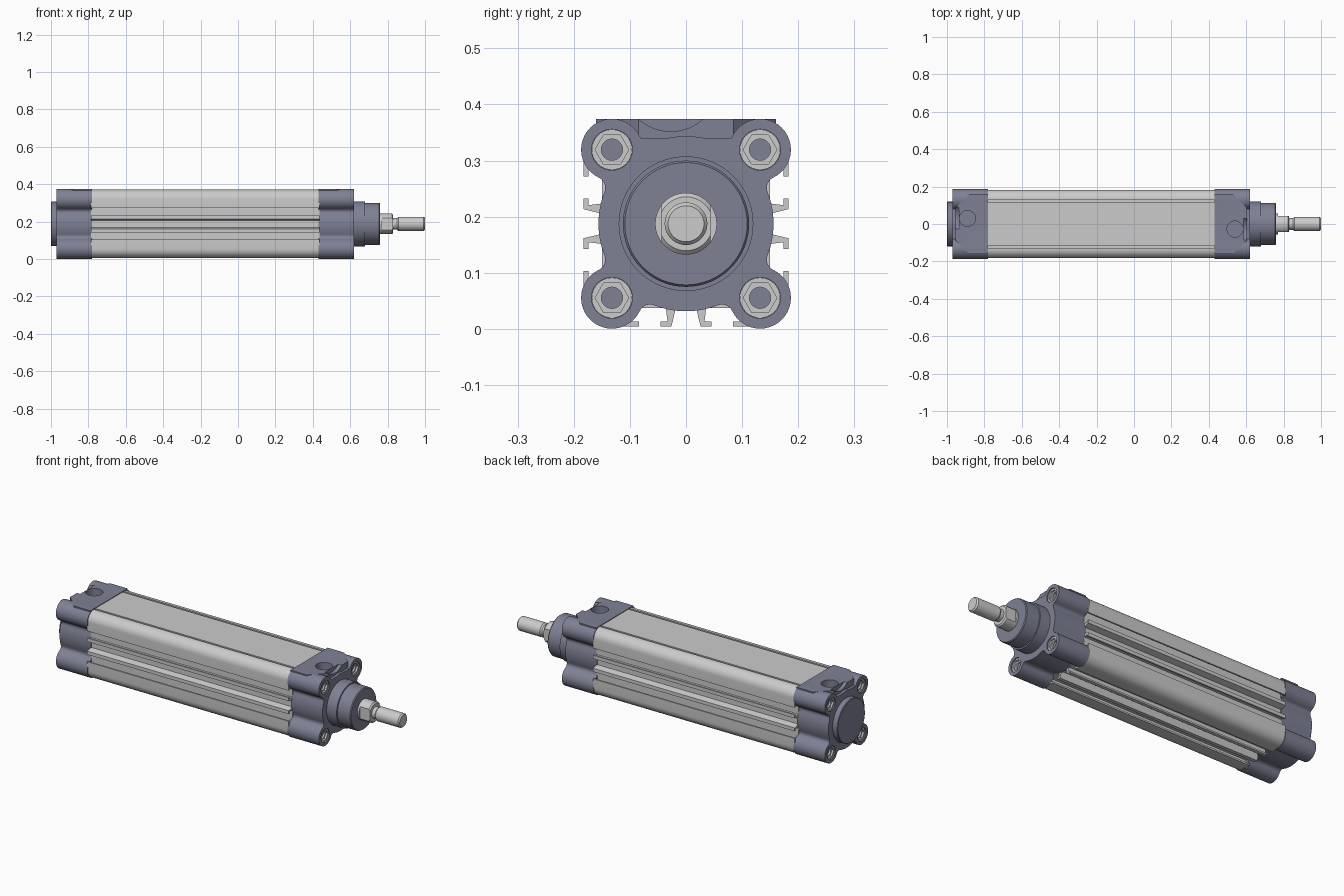
import bpy, bmesh
from math import sin, cos, pi, radians, acos, atan2, hypot

if "Cube" in bpy.data.objects:
    bpy.data.objects.remove(bpy.data.objects["Cube"])

CZ = 0.1875            # height of the cylinder axis
B = 0.132              # offset of the corner bolts from the axis
blue = bpy.data.materials.new("blue_grey")
blue.diffuse_color = (0.21, 0.22, 0.30, 1)
blue.use_nodes = True
blue.node_tree.nodes["Principled BSDF"].inputs["Base Color"].default_value = blue.diffuse_color


def prism(name, pts, a, b, axis="x", mat=None):
    """Extrude a 2D outline from a to b: (y, z) outline along x, or (x, y) outline along z."""
    bm = bmesh.new()
    pos = lambda p, t: (t, p[0], p[1] + CZ) if axis == "x" else (p[0], p[1], t)
    lo = [bm.verts.new(pos(p, a)) for p in pts]
    hi = [bm.verts.new(pos(p, b)) for p in pts]
    bm.faces.new(lo)
    bm.faces.new(hi)
    for i in range(len(pts)):
        j = (i + 1) % len(pts)
        bm.faces.new((lo[i], lo[j], hi[j], hi[i]))
    return finish(name, bm, mat)


def lathe(name, prof, mat=None, n=64):
    """Revolve (x, radius) points about the cylinder axis, capped at both ends."""
    bm = bmesh.new()
    rings = [[bm.verts.new((x, r * cos(2 * pi * i / n), CZ + r * sin(2 * pi * i / n)))
              for i in range(n)] for x, r in prof]
    for p, q in zip(rings, rings[1:]):
        for i in range(n):
            j = (i + 1) % n
            bm.faces.new((p[i], p[j], q[j], q[i]))
    bm.faces.new(rings[0])
    bm.faces.new(rings[-1])
    return finish(name, bm, mat)


def finish(name, bm, mat):
    bmesh.ops.recalc_face_normals(bm, faces=bm.faces)
    me = bpy.data.meshes.new(name)
    bm.to_mesh(me)
    bm.free()
    if mat:
        me.materials.append(mat)
    ob = bpy.data.objects.new(name, me)
    bpy.context.collection.objects.link(ob)
    return ob


def combine(ob, others, op):
    """Boolean with each helper in turn, then remove the helpers."""
    for o in others:
        m = ob.modifiers.new("cut", "BOOLEAN")
        m.object, m.operation, m.solver = o, op, "EXACT"
        o.hide_render = True
    dg = bpy.context.evaluated_depsgraph_get()
    me = bpy.data.meshes.new_from_object(ob.evaluated_get(dg))
    ob.modifiers.clear()
    ob.data = me
    for o in others:
        bpy.data.objects.remove(o)


def arc(cx, cy, r, a0, a1, n):
    return [(cx + r * cos(a0 + (a1 - a0) * i / n), cy + r * sin(a0 + (a1 - a0) * i / n))
            for i in range(n + 1)]


def circle(cx, cy, r, n=32):
    return arc(cx, cy, r, 0, 2 * pi, n)[:-1]


def turn(pts, k):
    """Rotate an outline by k quarter turns."""
    for _ in range(k):
        pts = [(-y, x) for x, y in pts]
    return pts


# extruded tube: three slotted sides and a flat grooved top
O = 0.183
half_slots = [(.018, .15), (.026, O), (.045, O), (.045, .174), (.033, .174), (.036, .15),
              (.102, .15), (.105, .174), (.084, .174), (.084, O)]
half_top = [(.118, O), (.118, .172), (.129, .172), (.129, O)]
tube = []
for k in range(4):                       # k = 1 is the top side
    h = half_top if k == 1 else half_slots
    side = [(d, -t) for t, d in reversed(h)] + [(d, t) for t, d in h]
    side += arc(B, B, O - B, 0, pi / 2, 10)
    tube += turn(side, k)
prism("tube", tube, -0.785, 0.435)

# end cap outline: round middle blended into four bolt lobes
R, r, f = 0.156, 0.055, 0.02
d = hypot(B, B)
a = pi / 4 - acos((d * d + (R + f) ** 2 - (r + f) ** 2) / (2 * d * (R + f)))
fx, fy = (R + f) * cos(a), (R + f) * sin(a)
la = atan2(fy - B, fx - B)
octant = arc(0, 0, R, 0, a, 6) + arc(fx, fy, f, a + pi, la + pi, 6)[1:]
octant += arc(B, B, r, la, pi / 4, 12)[1:]
quad = octant + [(y, x) for x, y in octant[-2:0:-1]]
cap_outline = [p for k in range(4) for p in turn(quad, k)] 
quad_end = (0, R)
cap_outline = [p for k in range(4) for p in turn(quad + [quad_end], k)[:-1]]


def end_cap(name, s, inner, port_y):
    X = lambda t: inner + s * t          # distance outward from the tube end
    cap = prism(name, cap_outline, X(0), X(.19), mat=blue)
    # raised port pad and lower web between the top lobes
    pad = prism("pad", [(X(0), -.16), (X(.10), -.16), (X(.175), -.085), (X(.175), .085),
                        (X(.10), .16), (X(0), .16)], .28, .374, "z", blue)
    web = prism("web", [(-.085, .05), (.085, .05), (.085, .153), (-.085, .153)],
                X(.002), X(.19), mat=blue)
    combine(cap, [pad, web], "UNION")
    # threaded port, scooped pad edge, bolt counterbores
    cuts = [prism("port", circle(X(.11), port_y, .043, 40), .27, .45, "z", blue),
            prism("scoop", circle(port_y, .2505, .086, 64), X(.155), X(.25), mat=blue)]
    cuts += [prism("bore", circle(y * B, z * B, .0365), X(.165), X(.25), mat=blue)
             for y in (-1, 1) for z in (-1, 1)]
    combine(cap, cuts, "DIFFERENCE")
    # socket bolts
    for i, (y, z) in enumerate([(-B, -B), (B, -B), (-B, B), (B, B)]):
        bolt = prism(f"{name}_bolt_{i + 1}", circle(y, z, .036), X(.12), X(.184))
        combine(bolt, [prism("hex", circle(y, z, .030, 6), X(.174), X(.25)),
                       prism("hole", circle(y, z, .019, 24), X(.145), X(.25))], "DIFFERENCE")


end_cap("front_cap", 1, 0.43, -0.027)
end_cap("rear_cap", -1, -0.78, 0.03)

# centring bosses
lathe("front_boss", [(.60, .120), (.68, .120), (.68, .1125), (.755, .1125), (.76, .109)], blue)
lathe("rear_boss", [(-1, .116), (-.997, .119), (-.95, .119)], blue)

# piston rod with two spanner flats, then the threaded end
rod = lathe("piston_rod", [(.70, .055), (.823, .055), (.83, .048)])
flats = [prism("flat", [(s * .044, -.1), (s * .1, -.1), (s * .1, .1), (s * .044, .1)], .77, .9)
         for s in (-1, 1)]
combine(rod, flats, "DIFFERENCE")
lathe("rod_thread", [(.81, .031), (.85, .031), (.858, .038), (.993, .038), (1.0, .032)])

# smooth round surfaces, keep edges crisp
bpy.ops.object.select_all(action="DESELECT")
for ob in bpy.context.scene.objects:
    ob.select_set(True)
    bpy.context.view_layer.objects.active = ob
bpy.ops.object.shade_smooth_by_angle(angle=radians(30))
